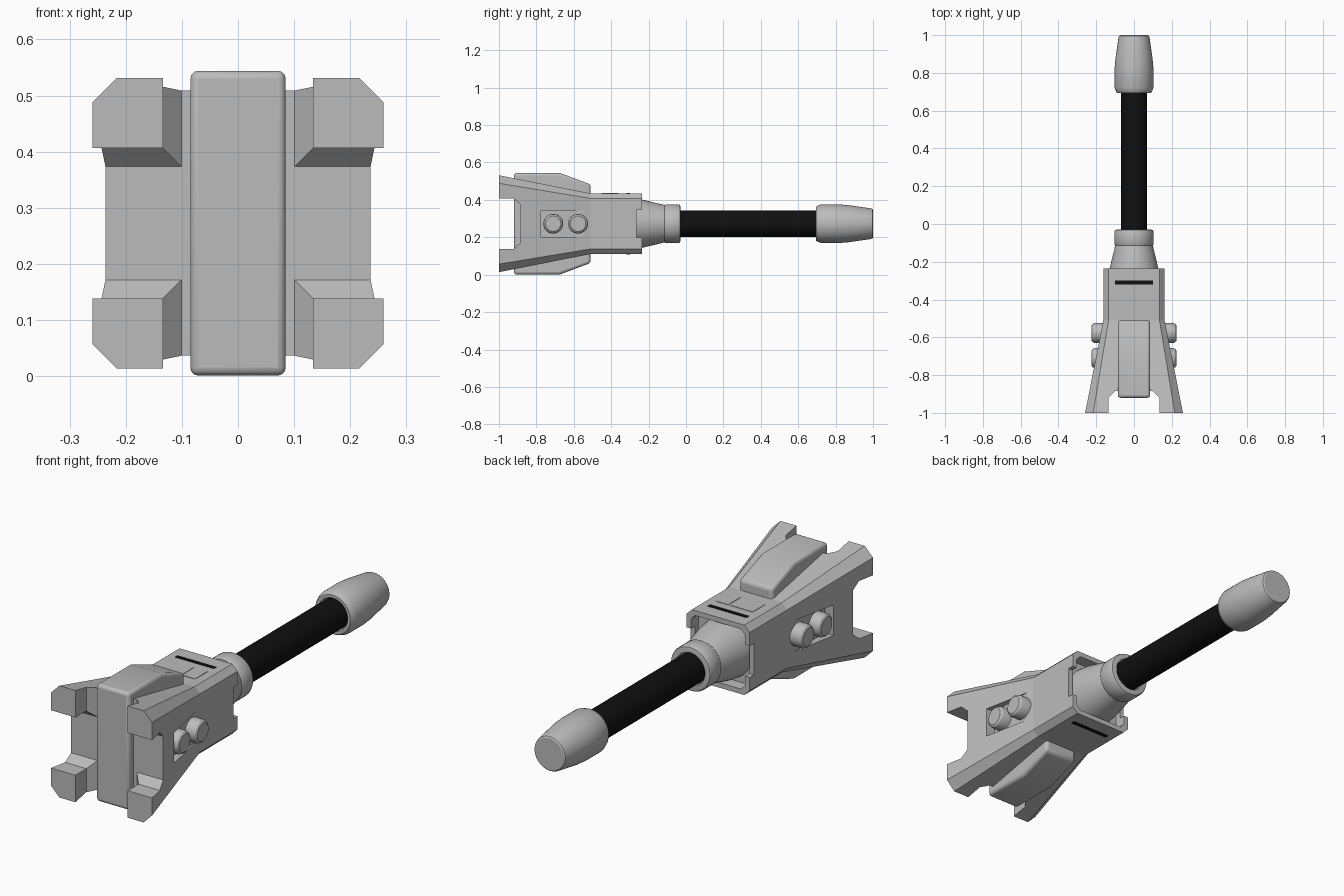
import bpy, bmesh, math
from mathutils import Vector

if "Cube" in bpy.data.objects:
    bpy.data.objects.remove(bpy.data.objects["Cube"], do_unlink=True)

MID = 0.2725  # height of the long axis


def material(name, value):
    m = bpy.data.materials.new(name)
    m.use_nodes = True
    m.diffuse_color = (value, value, value, 1)
    bsdf = next(n for n in m.node_tree.nodes if n.type == 'BSDF_PRINCIPLED')
    bsdf.inputs["Base Color"].default_value = (value, value, value, 1)
    return m


GREY = material("light grey", 0.5)
BLACK = material("black", 0.005)


def activate(ob):
    bpy.ops.object.select_all(action='DESELECT')
    ob.select_set(True)
    bpy.context.view_layer.objects.active = ob


def loft(name, rings, mat=GREY, smooth=False, bevel=0):
    """Skin equal-length rings of points and cap both ends."""
    bm = bmesh.new()
    loops = [[bm.verts.new(p) for p in ring] for ring in rings]
    for a, b in zip(loops, loops[1:]):
        for i in range(len(a)):
            j = (i + 1) % len(a)
            bm.faces.new((a[i], a[j], b[j], b[i]))
    bm.faces.new(loops[0])
    bm.faces.new(loops[-1])
    bmesh.ops.recalc_face_normals(bm, faces=bm.faces)
    me = bpy.data.meshes.new(name)
    bm.to_mesh(me)
    bm.free()
    me.materials.append(mat)
    ob = bpy.data.objects.new(name, me)
    bpy.context.collection.objects.link(ob)
    if bevel:
        mod = ob.modifiers.new("soft edges", 'BEVEL')
        mod.width, mod.segments = bevel, 3
    if smooth or bevel:
        activate(ob)
        bpy.ops.object.shade_smooth_by_angle(angle=math.radians(30))
    return ob


def box(name, x, y, z, mat=GREY):
    return loft(name, [[(x[0], y[0], h), (x[1], y[0], h), (x[1], y[1], h), (x[0], y[1], h)]
                       for h in z], mat)


def lathe(name, profile, mat=GREY, axis='Y', centre=(0, 0, MID), sides=48):
    """Turn (distance, radius) pairs about an axis through the centre."""
    rings = []
    for d, r in profile:
        ring = []
        for k in range(sides):
            a = math.tau * k / sides
            u, v = r * math.cos(a), r * math.sin(a)
            ring.append(Vector(centre) + Vector((u, d, v) if axis == 'Y' else (d, u, v)))
        rings.append(ring)
    return loft(name, rings, mat, smooth=True)


def octagon(y, half, chamfer):
    """Square section with chamfered corners."""
    c = half - chamfer
    pts = [(half, -c), (half, c), (c, half), (-c, half),
           (-half, c), (-half, -c), (-c, -half), (c, -half)]
    return [(x, y, MID + z) for x, z in pts]


def cut(target, cutter):
    cutter.hide_render = True
    activate(target)
    mod = target.modifiers.new("cut", 'BOOLEAN')
    mod.operation, mod.solver, mod.object = 'DIFFERENCE', 'EXACT', cutter
    bpy.ops.object.modifier_apply(modifier=mod.name)
    bpy.data.objects.remove(cutter, do_unlink=True)


# Flared housing with a straight rear section
body = loft("housing", [octagon(-1, 0.259, 0.043), octagon(-0.51, 0.162, 0.027),
                        octagon(-0.235, 0.162, 0.027)])

# Crossed front notches that leave four prongs
notch = [(-1.1, 0.134), (-0.92, 0.134), (-0.885, 0.101)]
outline = notch + [(y, -w) for y, w in reversed(notch)]
cut(body, loft("notch_across", [[(x, y, MID + w) for y, w in outline] for x in (-0.4, 0.4)]))
cut(body, loft("notch_upright", [[(w, y, z) for y, w in outline] for z in (-0.2, 0.8)]))

# Rear socket with slots in both side walls
cut(body, loft("socket", [octagon(-0.29, 0.139, 0.022), octagon(-0.1, 0.139, 0.022)]))
cut(body, box("side_slots", (-0.3, 0.3), (-0.265, -0.1), (MID - 0.073, MID + 0.073)))

# Button pockets and buttons on both sides
for side, word in ((1, "left"), (-1, "right")):
    xs = sorted((side * 0.169, side * 0.4))
    cut(body, box("pocket", xs, (-0.775, -0.5), (MID - 0.071, MID + 0.071)))
    for y, place in ((-0.71, "front"), (-0.577, "rear")):
        lathe(f"{word}_{place}_button",
              [(side * d, r) for d, r in ((0.155, 0.053), (0.208, 0.053),
                                          (0.218, 0.049), (0.224, 0.041))],
              axis='X', centre=(0, y, MID), sides=32)

# Central spine block standing proud above and below
upper = [(-0.92, 0.2715), (-0.675, 0.2715), (-0.51, 0.21), (-0.51, 0.1)]
spine = upper + [(y, -h) for y, h in reversed(upper)]
loft("spine_block", [[(x, y, MID + h) for y, h in spine] for x in (-0.085, 0.085)],
     bevel=0.014)

# Dark stripes above and below, thin panels on top
top, bottom = MID + 0.162, MID - 0.162
for word, z in (("upper", top), ("lower", bottom)):
    box(f"{word}_stripe", (-0.1, 0.1), (-0.319, -0.3), (z - 0.002, z + 0.002), BLACK)
box("wide_panel", (-0.09, 0.025), (-0.45, -0.36), (top - 0.002, top + 0.002))
box("narrow_panel", (0.035, 0.095), (-0.45, -0.36), (top - 0.002, top + 0.002))

# Tapered collar, rod and end cap
lathe("collar", [(-0.295, 0.136), (-0.235, 0.129), (-0.115, 0.1), (-0.108, 0.104),
                 (-0.04, 0.104), (-0.032, 0.1), (-0.03, 0.092), (-0.03, 0.076),
                 (-0.05, 0.074)])
lathe("rod", [(-0.1, 0.07), (0.75, 0.07)], BLACK)
lathe("end_cap", [(0.72, 0.074), (0.694, 0.076), (0.694, 0.09), (0.703, 0.096),
                  (0.722, 0.103), (0.82, 0.103), (0.87, 0.099), (0.988, 0.082),
                  (0.996, 0.079), (1, 0.073)])
